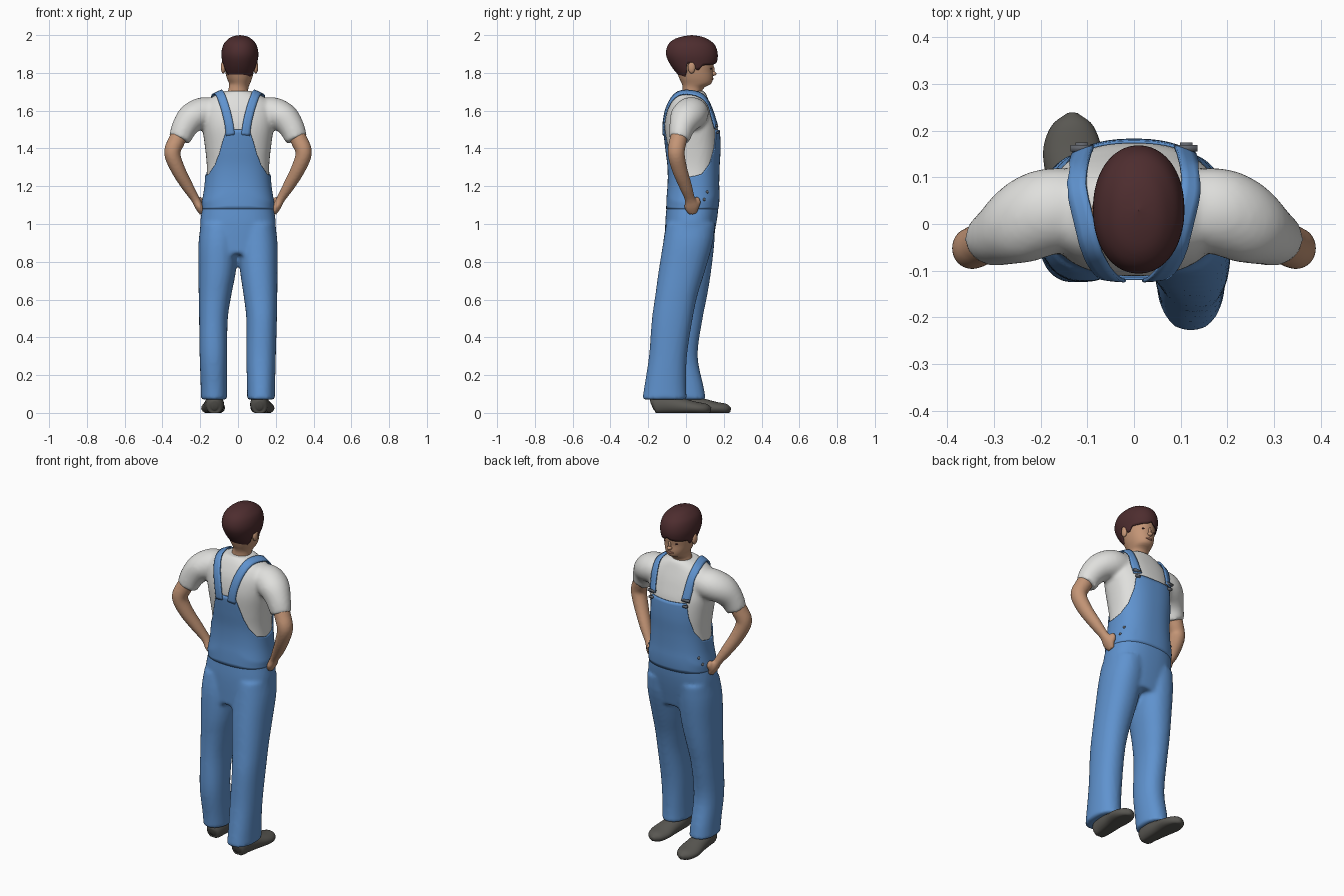
import bpy, bmesh, math
from mathutils import Vector, Matrix
from mathutils.bvhtree import BVHTree

if "Cube" in bpy.data.objects:
    bpy.data.objects.remove(bpy.data.objects["Cube"])


def material(name, rgb):
    m = bpy.data.materials.new(name)
    m.diffuse_color = (*rgb, 1)
    m.use_nodes = True
    m.node_tree.nodes["Principled BSDF"].inputs["Base Color"].default_value = m.diffuse_color
    return m


BLUE = material("denim blue", (0.115, 0.29, 0.62))
WHITE = material("shirt white", (0.74, 0.74, 0.72))
SKIN = material("skin", (0.55, 0.30, 0.18))
LIPS = material("lips", (0.36, 0.15, 0.10))
HAIR = material("dark brown hair", (0.075, 0.026, 0.028))
SHOE = material("shoe grey", (0.10, 0.096, 0.085))
METAL = material("dark metal", (0.12, 0.13, 0.15))


def lookup(rows, k):
    """Smooth interpolation of rows sorted by their first value."""
    k = min(max(k, rows[0][0]), rows[-1][0])
    i = 0
    while i < len(rows) - 2 and k > rows[i + 1][0]:
        i += 1
    a, b = rows[i], rows[i + 1]
    p, q = rows[max(i - 1, 0)], rows[min(i + 2, len(rows) - 1)]
    h = b[0] - a[0]
    u = (k - a[0]) / h
    out = []
    for c in range(1, len(a)):
        ma = (b[c] - p[c]) / (b[0] - p[0]) * h
        mb = (q[c] - a[c]) / (q[0] - a[0]) * h
        out.append((2*u**3 - 3*u*u + 1)*a[c] + (u**3 - 2*u*u + u)*ma
                   + (3*u*u - 2*u**3)*b[c] + (u**3 - u*u)*mb)
    return out


def point(a, z, hw, yf, yb, cx=0.0, p=2.4):
    """Point on a superellipse section; angle 0 looks to the face side (+y)."""
    s, c = math.sin(a), math.cos(a)
    f = lambda v: math.copysign(abs(v) ** (2 / p), v)
    return Vector((cx + hw * f(s), (yf + yb) / 2 + (yf - yb) / 2 * f(c), z))


def loft(bm, rings, caps=True):
    vs = [[bm.verts.new(p) for p in r] for r in rings]
    n = len(vs[0])
    for r0, r1 in zip(vs, vs[1:]):
        for i in range(n):
            bm.faces.new((r0[i], r0[(i + 1) % n], r1[(i + 1) % n], r1[i]))
    if caps:
        bm.faces.new(vs[0][::-1])
        bm.faces.new(vs[-1])


def body(bm, rows, steps=24, n=48, p=2.4):
    """Vertical loft; rows = z, half width, front y, back y, centre x."""
    rings = []
    for s in range(steps + 1):
        z = rows[0][0] + (rows[-1][0] - rows[0][0]) * s / steps
        hw, yf, yb, cx = (lookup(rows, z) + [0])[:4]
        rings.append([point(2*math.pi*i/n, z, hw, yf, yb, cx, p) for i in range(n)])
    loft(bm, rings)


def tube(bm, rows, ref=(0, 1, 0), n=24, floor=None):
    """Loft along a path; rows = x, y, z, radius along ref, other radius."""
    rows = [(i, *r) for i, r in enumerate(rows)]
    samples = [lookup(rows, i / 5) for i in range(5 * (len(rows) - 1) + 1)]
    pts = [Vector(s[:3]) for s in samples]
    rings = []
    for i, s in enumerate(samples):
        t = (pts[min(i + 1, len(pts) - 1)] - pts[max(i - 1, 0)]).normalized()
        e1 = Vector(ref)
        e1 = (e1 - t * e1.dot(t)).normalized()
        e2 = t.cross(e1)
        ring = [pts[i] + e1*s[3]*math.cos(2*math.pi*k/n) + e2*s[4]*math.sin(2*math.pi*k/n) for k in range(n)]
        if floor is not None:
            for q in ring:
                q.z = max(q.z, floor)
        rings.append(ring)
    loft(bm, rings)


def ball(bm, loc, size):
    bmesh.ops.create_uvsphere(bm, u_segments=20, v_segments=12, radius=1,
                              matrix=Matrix.Translation(loc) @ Matrix.Diagonal((*size, 1)))


def finish(name, bm, mat, remesh=0, solid=0):
    bmesh.ops.recalc_face_normals(bm, faces=bm.faces)
    for f in bm.faces:
        f.smooth = True
    me = bpy.data.meshes.new(name)
    bm.to_mesh(me)
    bm.free()
    me.materials.append(mat)
    ob = bpy.data.objects.new(name, me)
    bpy.context.collection.objects.link(ob)
    if remesh:
        r = ob.modifiers.new("fuse", "REMESH")
        r.mode, r.voxel_size, r.use_smooth_shade = "VOXEL", remesh, True
        s = ob.modifiers.new("soften", "SMOOTH")
        s.factor, s.iterations = 0.5, 5
    if solid:
        s = ob.modifiers.new("thickness", "SOLIDIFY")
        s.thickness, s.offset = solid, -1
    return ob


def shell(bm, rows, edge, start, grow, cx=0, p=2.4, n=144, steps=22, power=1):
    """Open skin running from height start to an edge height that varies by angle."""
    rings = []
    for s in range(steps + 1):
        ring = []
        for i in range(n):
            a = 2 * math.pi * i / n
            d = math.degrees(min(a, 2 * math.pi - a))
            j = max(k for k in range(len(edge) - 1) if edge[k][0] <= d)
            (d0, z0), (d1, z1) = edge[j], edge[j + 1]
            z = start + (z0 + (z1 - z0) * (d - d0) / (d1 - d0) - start) * (s / steps) ** power
            hw, yf, yb = lookup(rows, z)
            g = grow * min(1, 0.1 + s / 5)
            ring.append(point(a, z, max(hw, 0.0005) + g, yf + g, yb - g, cx, p))
        rings.append(ring)
    loft(bm, rings, caps=False)


TORSO = [(0.84, .19, .125, -.11), (1.0, .2, .16, -.11), (1.1, .186, .172, -.102), (1.2, .17, .168, -.09),
         (1.3, .165, .17, -.09), (1.4, .174, .175, -.102), (1.5, .187, .17, -.112), (1.56, .19, .154, -.108),
         (1.61, .185, .138, -.097), (1.65, .165, .122, -.08), (1.68, .125, .11, -.064), (1.705, .07, .098, -.045)]

# Shirt: torso and sleeves fused together
bm = bmesh.new()
body(bm, [r for r in TORSO if r[0] >= 1.1])
for s in (1, -1):
    tube(bm, [(s*.13, .03, 1.59, .09, .08), (s*.19, .025, 1.585, .093, .085), (s*.245, 0, 1.56, .087, .079),
              (s*.284, -.022, 1.51, .068, .068), (s*.31, -.035, 1.448, .055, .059)])
shirt = finish("shirt", bm, WHITE, remesh=0.011)

# Trousers: hips and both legs fused together
bm = bmesh.new()
body(bm, [r for r in TORSO if r[0] <= 1.2])
body(bm, [(.07, .074, .005, -.232, .122), (.13, .074, .0, -.222, .122), (.3, .078, .005, -.196, .122),
          (.5, .081, .035, -.18, .125), (.62, .089, .06, -.163, .119), (.75, .099, .1, -.145, .11),
          (.9, .105, .142, -.121, .104), (1.0, .098, .155, -.105, .1)], p=2.2)
body(bm, [(.07, .07, .105, -.1, -.127), (.13, .07, .095, -.105, -.127), (.3, .073, .062, -.125, -.13),
          (.5, .076, .088, -.12, -.13), (.62, .086, .112, -.12, -.122), (.75, .099, .133, -.125, -.11),
          (.9, .105, .15, -.121, -.104), (1.0, .098, .155, -.105, -.1)], p=2.2)
finish("overall_trousers", bm, BLUE, remesh=0.011)

# Bib and back panel
bm = bmesh.new()
shell(bm, TORSO, [(0, 1.495), (32, 1.5), (40, 1.41), (55, 1.32), (75, 1.265), (95, 1.25), (120, 1.265),
                  (138, 1.31), (150, 1.37), (160, 1.45), (166, 1.5), (180, 1.5)], 1.08, 0.008)
finish("overall_bib", bm, BLUE, solid=0.006)

# Straps laid over the shirt surface
tree = BVHTree.FromObject(shirt, bpy.context.evaluated_depsgraph_get())
path = [(i, *q) for i, q in enumerate([(.04, -.12, 1.47), (.052, -.12, 1.55), (.076, -.09, 1.64),
        (.1, -.02, 1.695), (.114, .06, 1.675), (.116, .12, 1.61), (.112, .17, 1.51)])]
for s, side in ((1, "right"), (-1, "left")):
    bm = bmesh.new()
    pts = [Vector((s * x, y, z)) for x, y, z in (lookup(path, i / 6) for i in range(37))]
    rows = []
    for i, q in enumerate(pts):
        t = (pts[min(i + 1, 36)] - pts[max(i - 1, 0)]).normalized()
        hit, nrm, _, _ = tree.find_nearest(q)
        across = t.cross(nrm).normalized() * 0.022
        row = []
        for k in (-1, -.33, .33, 1):
            h, nn, _, _ = tree.find_nearest(hit + across * k)
            row.append(bm.verts.new(h + nn * 0.010))
        rows.append(row)
    for r0, r1 in zip(rows, rows[1:]):
        for k in range(3):
            bm.faces.new((r0[k], r0[k + 1], r1[k + 1], r1[k]))
    strap = finish("strap_" + side, bm, BLUE, solid=0.008)
    strap.modifiers[0].offset = 0

# Strap buckles and hip buttons
bm = bmesh.new()
for s in (1, -1):
    for z, w in ((1.52, .024), (1.485, .013)):
        y = point(math.radians(30), z, *lookup(TORSO, z)).y
        bmesh.ops.create_cube(bm, size=1, matrix=Matrix.Translation((s*.112, y + .012, z))
                              @ Matrix.Diagonal((w * 2, .014, .012, 1)))
    for a, z in ((62, 1.17), (70, 1.13)):
        q = point(math.radians(a), z, *lookup(TORSO, z))
        ball(bm, (s * (q.x + .006), q.y + .004, z), (.008, .008, .008))
finish("buckles_and_buttons", bm, METAL)

# Arms bent at the elbow, hands tucked at the hips
for s, side in ((1, "right"), (-1, "left")):
    bm = bmesh.new()
    tube(bm, [(s*.29, -.025, 1.51, .045, .045), (s*.325, -.042, 1.44, .046, .045),
              (s*.348, -.052, 1.375, .045, .043), (s*.318, -.034, 1.29, .041, .038),
              (s*.268, -.002, 1.2, .034, .031), (s*.228, .02, 1.135, .028, .023),
              (s*.205, .03, 1.09, .038, .022), (s*.19, .036, 1.055, .024, .014)])
    ball(bm, (s*.2, .058, 1.115), (.017, .02, .03))
    finish("arm_" + side, bm, SKIN, remesh=0.007)

# Shoes
for name, x, y0, turn in (("right", .122, -.18, .008), ("left", -.128, -.075, -.004)):
    bm = bmesh.new()
    tube(bm, [(x - turn, y0, .035, .012, .02), (x - turn, y0 + .015, .04, .04, .05),
              (x - turn, y0 + .07, .045, .05, .055), (x, y0 + .15, .035, .055, .045),
              (x + turn, y0 + .23, .025, .063, .034), (x + turn, y0 + .285, .02, .045, .028),
              (x + turn, y0 + .312, .016, .012, .012)], ref=(1, 0, 0), floor=0.0)
    finish("shoe_" + name, bm, SHOE)

# Head, neck, ears and nose
HX = .008
bm = bmesh.new()
body(bm, [(1.66, .062, .1, -.025, 0), (1.70, .054, .086, -.018, 0), (1.725, .052, .1, -.018, HX / 2),
          (1.742, .055, .132, -.022, HX), (1.77, .066, .142, -.035, HX), (1.81, .076, .142, -.05, HX),
          (1.85, .081, .147, -.065, HX), (1.9, .08, .138, -.07, HX), (1.95, .058, .1, -.05, HX)], steps=40, p=2.1)
for s in (1, -1):
    ball(bm, (HX + s * .086, .03, 1.83), (.013, .02, .033))
ball(bm, (HX, .143, 1.796), (.014, .018, .012))
ball(bm, (HX, .139, 1.815), (.009, .013, .025))
finish("head", bm, SKIN)
bm = bmesh.new()
ball(bm, (HX, .137, 1.768), (.022, .009, .007))
finish("lips", bm, LIPS)
bm = bmesh.new()
for s in (1, -1):
    ball(bm, (HX + s * .032, .131, 1.823), (.014, .006, .005))
finish("eyes", bm, HAIR)

# Hair cap with fringe, temples and nape
bm = bmesh.new()
HAIR_ROWS = [(1.75, .052, .1, .0), (1.8, .076, .135, -.05), (1.85, .09, .16, -.086), (1.9, .097, .167, -.105),
             (1.95, .086, .15, -.093), (1.98, .06, .112, -.058), (1.994, .034, .075, -.012), (2.0, .0, .03, .029)]
shell(bm, HAIR_ROWS, [(0, 1.862), (12, 1.85), (45, 1.842), (66, 1.84), (76, 1.815), (84, 1.815), (90, 1.85),
                      (104, 1.85), (114, 1.80), (135, 1.77), (180, 1.752)], 2.0, 0.001, cx=.01, p=2.1, power=2)
bmesh.ops.remove_doubles(bm, verts=bm.verts, dist=0.0003)
finish("hair", bm, HAIR, solid=0.008)
